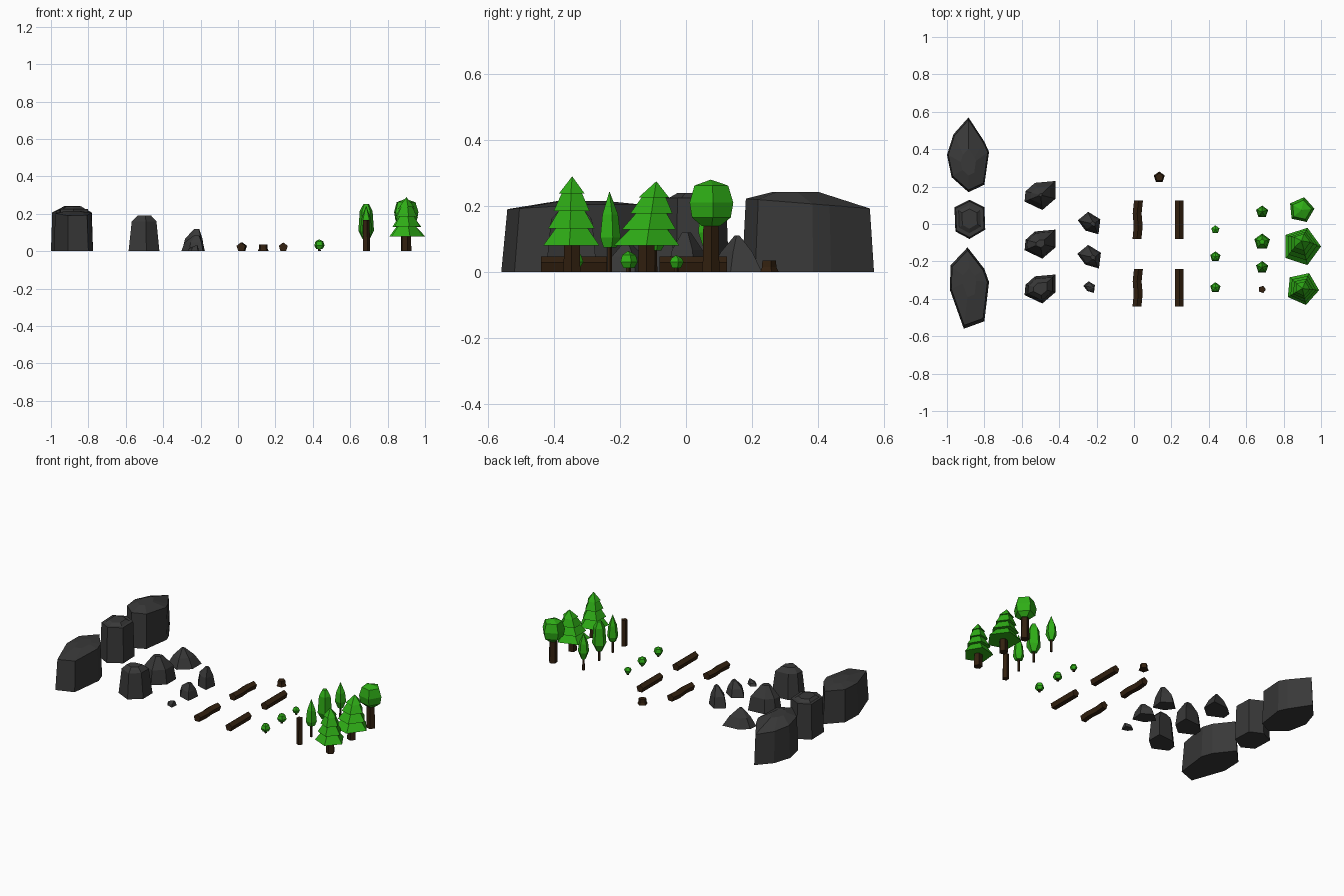
import bpy, bmesh, math

if "Cube" in bpy.data.objects:
    bpy.data.objects.remove(bpy.data.objects["Cube"])


def material(name, rgb):
    m = bpy.data.materials.new(name)
    m.diffuse_color = (*rgb, 1)
    m.use_nodes = True
    m.node_tree.nodes["Principled BSDF"].inputs["Base Color"].default_value = m.diffuse_color
    return m


ROCK = material("dark_grey_rock", (0.04, 0.04, 0.04))
LEAF = material("leaf_green", (0.028, 0.42, 0.008))
BARK = material("dark_brown_bark", (0.033, 0.015, 0.005))


def loft(name, shells, mat):
    """Skin each list of equal-sized rings; single-point rings become tips."""
    bm = bmesh.new()
    for rings in shells:
        vs = [[bm.verts.new(p) for p in r] for r in rings]
        for a, b in zip(vs, vs[1:]):
            n = max(len(a), len(b))
            for i in range(n):
                j = (i + 1) % n
                if len(b) == 1:
                    bm.faces.new((a[i], a[j], b[0]))
                elif len(a) == 1:
                    bm.faces.new((a[0], b[j], b[i]))
                else:
                    bm.faces.new((a[i], a[j], b[j], b[i]))
        for r in (vs[0], vs[-1]):
            if len(r) > 2:
                bm.faces.new(r)
    bmesh.ops.recalc_face_normals(bm, faces=bm.faces)
    me = bpy.data.meshes.new(name)
    bm.to_mesh(me)
    bm.free()
    me.materials.append(mat)
    ob = bpy.data.objects.new(name, me)
    bpy.context.collection.objects.link(ob)
    return ob


def ring(x, y, z, r, rot=0, n=5):
    """Horizontal regular polygon, or a point when r is 0."""
    if r == 0:
        return [(x, y, z)]
    return [(x + r * math.cos(rot + i * math.tau / n),
             y + r * math.sin(rot + i * math.tau / n), z) for i in range(n)]


def scaled(outline, c, s, z):
    """Outline shrunk towards c; z is a number or a function of y."""
    pts = [(c[0] + (x - c[0]) * s, c[1] + (y - c[1]) * s) for x, y in outline]
    return [(x, y, z(y) if callable(z) else z) for x, y in pts]


# Cliffs: base outline, shoulder following the ridge slope, small raised cap
def cliff(name, outline, c, c_cap, slope, levels):
    rings = [scaled(outline, c, 1, 0), scaled(outline, c, levels[0], slope)]
    rings += [scaled(outline, c_cap, s, z) for s, z in levels[1:]]
    loft(name, [rings], ROCK)


cliff("cliff_back",
      [(-.885, .57), (-.80, .44), (-.775, .385), (-.80, .21), (-.885, .17),
       (-.975, .25), (-1.0, .37), (-.965, .48)],
      (-.885, .36), (-.885, .31),
      lambda y: .225 - .08 * max(0, y - .15), [.94, (.36, .242)])
cliff("cliff_middle",
      [(-.88, .13), (-.80, .09), (-.795, -.03), (-.88, -.08), (-.955, -.04),
       (-.96, .09)],
      (-.88, .025), (-.88, .03),
      lambda y: .225, [.92, (.72, .226), (.5, .24)])
cliff("cliff_front",
      [(-.89, -.125), (-.80, -.24), (-.775, -.31), (-.80, -.52), (-.91, -.56),
       (-.985, -.35), (-.98, -.22)],
      (-.885, -.33), (-.88, -.30),
      lambda y: .205 - .06 * max(0, -.3 - y), [.92, (.35, .215)])

# Large rocks share one footprint; the profile gives each its height
BIG = [(-.08, .02), (-.03, .065), (.08, .075), (.08, -.02), (.01, -.08), (-.085, -.035)]
for name, y, levels in (
        ("large_rock_low", .155, [(1, 0), (.62, .06, 0), (.1, .11, -.01)]),
        ("large_rock_middle", -.105, [(1, 0), (.85, .09, 0), (.28, .16, 0)]),
        ("large_rock_tall", -.345, [(1, 0), (.8, .16, 0), (.45, .19, 0)])):
    base = [(x - .5, py + y) for x, py in BIG]
    loft(name, [[scaled(base, (-.5, y), lv[0], lv[1]) for lv in levels]], ROCK)

# Small rocks
SMALL = [(-.06, .02), (-.005, .065), (.06, .025), (.05, -.055), (-.02, -.035)]
for name, y, k, h in (("small_rock_tall", 0, 1, .12),
                      ("small_rock_middle", -.18, 1.05, .085),
                      ("small_rock_flat", -.34, .52, .03)):
    base = [(-.24 + x * k, y + py * k) for x, py in SMALL]
    loft(name, [[scaled(base, (-.24, y), 1, 0),
                 scaled(base, (-.225, y), .78, h * .55),
                 scaled(base, (-.215, y), .22, h)]], ROCK)


# Logs: pentagonal bars along y, the left pair slightly crooked
def log(name, x, y0, y1, bend):
    rings = []
    for i, b in enumerate((-1, .6, -.8, 1)):
        y = y0 + (y1 - y0) * i / 3
        rings.append([(x + b * bend + .025 * math.sin(a), y, .021 + .026 * math.cos(a))
                      for a in (k * math.tau / 5 for k in range(5))])
    loft(name, [rings], BARK)


for side, x, bend in (("crooked", .02, .004), ("straight", .242, 0)):
    log(side + "_log_front", x, -.44, -.24, bend)
    log(side + "_log_back", x, -.08, .125, bend)

# Stump and bare trunk
loft("stump", [[ring(.135, .25, 0, .031, math.pi / 2), ring(.135, .25, .015, .024, math.pi / 2),
                ring(.135, .25, .035, .023, math.pi / 2)]], BARK)
loft("bare_trunk", [[ring(.685, -.35, 0, .02), ring(.685, -.35, .167, .019)]], BARK)


def tree(name, x, y, trunk_r, trunk_h, profile, rot=.3):
    """Trunk plus a lathed crown given as (radius, height) pairs."""
    loft(name + "_trunk", [[ring(x, y, 0, trunk_r, rot), ring(x, y, trunk_h, trunk_r * .9, rot)]], BARK)
    loft(name + "_crown", [[ring(x, y, z, r, rot) for r, z in profile]], LEAF)


# Bushes
for i, (y, k) in enumerate(((-.03, .8), (-.175, 1), (-.34, 1))):
    tree(f"bush_{i + 1}", .435, y, .008, .025,
         [(.018 * k, .012), (.029 * k, .03), (.022 * k, .052 * k), (0, .064 * k)])

# Slender trees
tree("slender_tree_back", .685, .065, .008, .09,
     [(.016, .075), (.034, .12), (.028, .175), (0, .24)])
tree("slender_tree_middle", .685, -.095, .008, .09,
     [(.02, .065), (.044, .11), (.036, .215), (.015, .253)])
tree("slender_tree_front", .685, -.232, .008, .09,
     [(.022, .075), (.034, .105), (.026, .175), (0, .245)])

# Round tree
tree("round_tree", .895, .075, .027, .16,
     [(.03, .14), (.062, .165), (.07, .21), (.054, .262), (0, .28)], .1)


# Pines: stacked tiers, the tip leaning by `lean`
def pine(name, x, y, r, top, lean, rot):
    loft(name + "_trunk", [[ring(x, y, 0, .027, rot), ring(x, y, .1, .025, rot)]], BARK)
    step = (top - .08) / 4
    shells = []
    for i in range(4):
        z = .08 + step * i
        yy = y + lean * i / 4
        rb = r * (1 - .18 * i)
        end = 0 if i == 3 else rb * .55
        shells.append([ring(x, yy, z, rb, rot),
                       ring(x, yy + lean / 4, z + step * 1.05 if i < 3 else top, end, rot)])
    loft(name + "_crown", shells, LEAF)


pine("pine_front", .9, -.345, .09, .29, 0, -.1)
pine("pine_leaning", .895, -.12, .105, .275, .03, 0)
